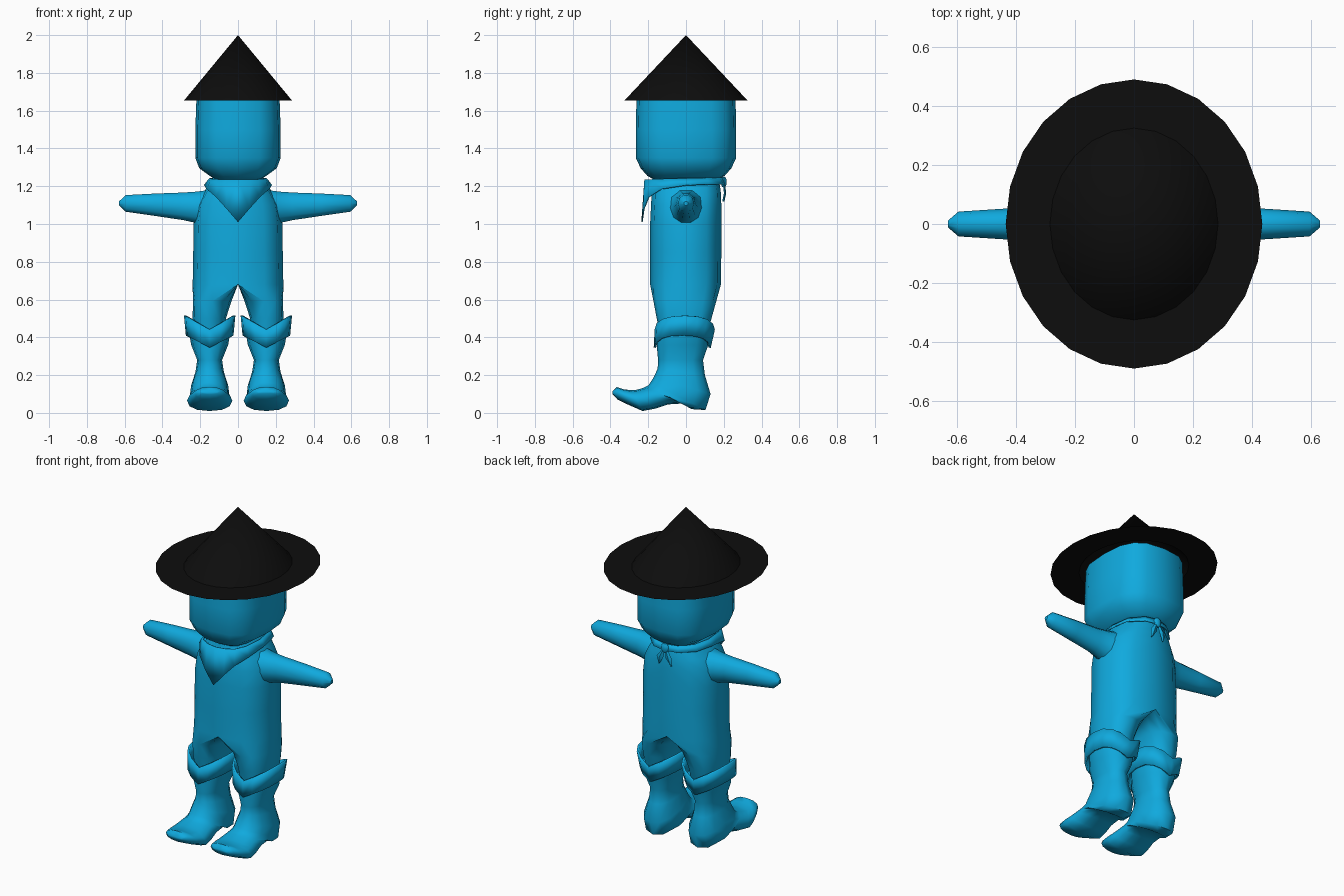
import bpy, bmesh, math
from mathutils import Vector as V

if "Cube" in bpy.data.objects:
    bpy.data.objects.remove(bpy.data.objects["Cube"])


def material(name, rgb):
    m = bpy.data.materials.new(name)
    m.diffuse_color = (*rgb, 1)
    m.use_nodes = True
    m.node_tree.nodes["Principled BSDF"].inputs["Base Color"].default_value = m.diffuse_color
    return m


BLUE = material("blue", (0.005, 0.4, 0.73))
BLACK = material("black", (0.004, 0.004, 0.004))


def section(c, u, v, n=12, p=2.5):
    """Closed superellipse around c spanned by the half axes u and v."""
    c, u, v = V(c), V(u), V(v)
    pts = []
    for k in range(n):
        a = 2 * math.pi * k / n
        co, si = round(math.cos(a), 6), round(math.sin(a), 6)
        pts.append(c + u * math.copysign(abs(co) ** (2 / p), co)
                   + v * math.copysign(abs(si) ** (2 / p), si))
    return pts


def loft(name, rings, mat=BLUE, caps=(True, True), closed=True, mirror=False,
         thick=0, angle=45):
    """Skin a list of equal point rings; faces lying in x = 0 are skipped when mirrored."""
    bm = bmesh.new()
    rows = [[bm.verts.new(q) for q in r] for r in rings]
    n = len(rows[0])
    for a, b in zip(rows, rows[1:]):
        for k in range(n if closed else n - 1):
            f = [a[k], a[(k + 1) % n], b[(k + 1) % n], b[k]]
            if not (mirror and all(abs(w.co.x) < 1e-5 for w in f)):
                bm.faces.new(f)
    for row, cap in ((rows[0], caps[0]), (rows[-1], caps[1])):
        if cap and closed:
            bm.faces.new(row)
    bmesh.ops.remove_doubles(bm, verts=bm.verts, dist=1e-5)
    loose = [w for w in bm.verts if not w.link_faces]
    bmesh.ops.delete(bm, geom=loose, context='VERTS')
    bmesh.ops.recalc_face_normals(bm, faces=bm.faces)
    me = bpy.data.meshes.new(name)
    bm.to_mesh(me)
    bm.free()
    me.materials.append(mat)
    ob = bpy.data.objects.new(name, me)
    bpy.context.collection.objects.link(ob)
    bpy.ops.object.select_all(action='DESELECT')
    ob.select_set(True)
    bpy.context.view_layer.objects.active = ob
    bpy.ops.object.shade_smooth_by_angle(angle=math.radians(angle))
    if mirror:
        ob.modifiers.new("mirror", 'MIRROR')
    if thick:
        s = ob.modifiers.new("thickness", 'SOLIDIFY')
        s.thickness, s.offset = thick, 0
    return ob


# Hat: flat brim and straight cone
loft("hat", [section((0, 0, z), (rx, 0, 0), (0, ry, 0), 24, 2) for z, rx, ry in
             ((1.655, .435, .49), (1.655, .285, .325), (2.0, 0, 0))],
     BLACK, caps=(False, False), angle=30)

# Head: rounded box tapering at the chin
loft("head", [section((0, y, z), (rx, 0, 0), (0, ry, 0), 16, 2.9) for z, y, rx, ry in
              ((1.665, 0, .22, .262), (1.5, 0, .226, .266), (1.35, 0, .226, .266),
               (1.295, 0, .205, .24), (1.255, 0, .15, .205), (1.235, 0, .12, .17))])


# Body: half torso rings that turn into a leg below the crotch
def body_ring(z, cx, hx, y0, y1):
    pts = section((cx, (y0 + y1) / 2, z), (hx, 0, 0), (0, (y1 - y0) / 2, 0), 12, 2.6)
    for q in pts:
        q.x = max(q.x, 0)
    return pts


loft("torso_and_legs", [body_ring(*r) for r in (
    (.38, .15, .08, -.13, .10), (.5, .152, .088, -.155, .135),
    (.59, .137, .102, -.172, .16), (.68, 0, .24, -.19, .185),
    (.85, 0, .237, -.19, .187), (1.0, 0, .235, -.19, .187),
    (1.1, 0, .222, -.185, .187), (1.16, 0, .19, -.182, .185),
    (1.2, 0, .158, -.175, .18), (1.25, 0, .13, -.165, .17))],
    caps=(True, False), mirror=True)

# Arms: tapered tubes with a pointed end
loft("arms", [section((x, y, (z0 + z1) / 2), (0, ry, 0), (0, 0, (z1 - z0) / 2), 10, 2.1)
              for x, y, ry, z0, z1 in (
    (.15, 0, .11, .97, 1.185), (.225, 0, .075, 1.002, 1.175),
    (.29, 0, .06, 1.017, 1.17), (.44, 0, .052, 1.04, 1.164),
    (.595, 0, .042, 1.063, 1.155), (.63, 0, .012, 1.098, 1.12))], mirror=True)

# Boots: each ring joins an instep point (y, z) to a heel or sole point, with a half width
BOOT = (((-.145, .43), (.12, .43), .11), ((-.155, .36), (.118, .36), .098),
        ((-.148, .28), (.09, .28), .066), ((-.15, .235), (.1, .2), .075),
        ((-.17, .19), (.13, .1), .098), ((-.187, .163), (.103, .015), .105),
        ((-.2, .145), (.03, .02), .107), ((-.22, .135), (-.015, .05), .105),
        ((-.24, .128), (-.095, .045), .108), ((-.265, .122), (-.165, .022), .116),
        ((-.29, .12), (-.23, .01), .12), ((-.33, .125), (-.31, .045), .1),
        ((-.367, .137), (-.362, .07), .078), ((-.39, .115), (-.388, .098), .045))
boot = []
for top, sole, w in BOOT:
    a, b = V((.15, *top)), V((.15, *sole))
    boot.append(section((a + b) / 2, (w, 0, 0), (a - b) / 2, 12, 2.3))
loft("boots", boot, mirror=True, angle=60)

# Boot cuffs: bands that dip to a V at the front and back
cuff = []
for z_side, z_mid, hx, y0, y1 in ((.41, .345, .12, -.165, .125), (.515, .442, .13, -.16, .147)):
    ring = section((.15, (y0 + y1) / 2, 0), (hx, 0, 0), (0, (y1 - y0) / 2, 0), 16, 2.4)
    for q in ring:
        q.z = z_mid + (z_side - z_mid) * abs(q.x - .15) / hx
    cuff.append(ring)
loft("boot_cuffs", cuff, caps=(False, False), mirror=True, thick=.012)

# Neckerchief: collar with a pointed front
TOP = ((0, -.217, 1.235), (.06, -.205, 1.235), (.105, -.18, 1.236), (.137, -.12, 1.238),
       (.15, 0, 1.24), (.13, .11, 1.243), (.07, .178, 1.245), (0, .195, 1.245))
LOW = ((0, -.233, 1.01), (.06, -.223, 1.08), (.115, -.197, 1.142), (.165, -.13, 1.185),
       (.177, 0, 1.205), (.155, .12, 1.21), (.08, .192, 1.21), (0, .207, 1.21))
loft("neckerchief", [TOP, LOW], closed=False, mirror=True, thick=.007)

# Knot and two tails at the back
loft("neckerchief_knot", [section((0, .2, z), (r, 0, 0), (0, r * .6, 0), 8, 2)
                          for z, r in ((1.25, .012), (1.235, .024), (1.21, .024), (1.195, .012))])
loft("neckerchief_tails", [section((x, y, z), (w, 0, 0), (0, .006, 0), 4, 2)
                           for x, y, z, w in ((.008, .2, 1.215, .008), (.03, .207, 1.165, .022),
                                              (.04, .198, 1.12, .002))], mirror=True)
